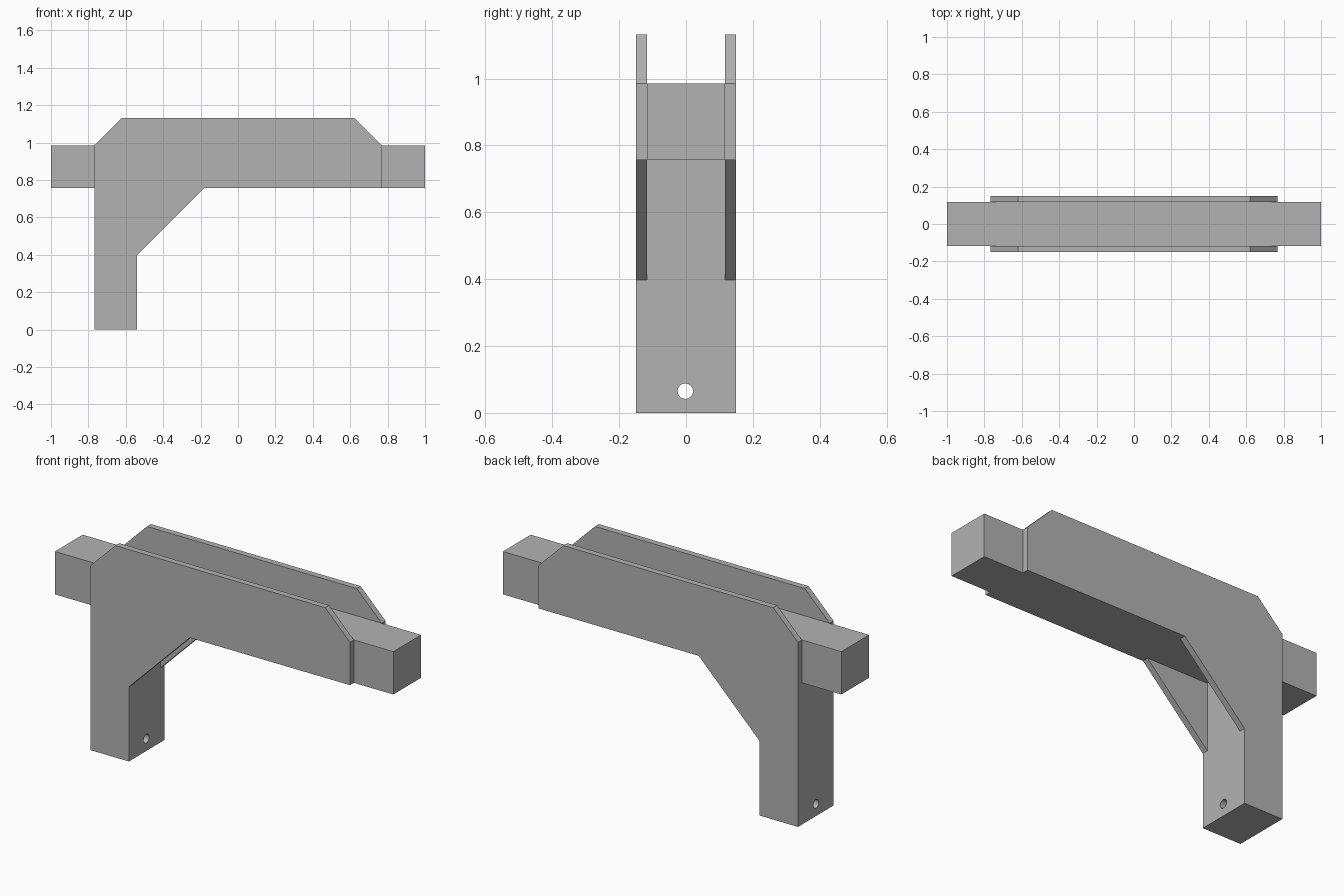
import bpy
import bmesh
import math
from mathutils import Vector

cube = bpy.data.objects.get("Cube")
if cube:
    bpy.data.objects.remove(cube, do_unlink=True)

# Single plain grey
grey = bpy.data.materials.new("plain_grey")
grey.use_nodes = True
colour = (0.45, 0.45, 0.45, 1)
grey.diffuse_color = colour
grey.node_tree.nodes["Principled BSDF"].inputs["Base Color"].default_value = colour

# Shared dimensions
INNER, OUTER = 0.117, 0.15
LEG_BACK, LEG_FRONT = -0.767, -0.54
BEAM_LOW, BEAM_TOP, PLATE_TOP = 0.757, 0.986, 1.132


def extrude_profile(name, points, y0, y1):
    """Extrude an x-z outline from y0 to y1."""
    bm = bmesh.new()
    face = bm.faces.new([bm.verts.new((x, y0, z)) for x, z in points])
    result = bmesh.ops.extrude_face_region(bm, geom=[face])
    moved = [v for v in result["geom"] if isinstance(v, bmesh.types.BMVert)]
    bmesh.ops.translate(bm, verts=moved, vec=Vector((0, y1 - y0, 0)))
    bmesh.ops.recalc_face_normals(bm, faces=bm.faces)
    mesh = bpy.data.meshes.new(name)
    bm.to_mesh(mesh)
    bm.free()
    mesh.materials.append(grey)
    obj = bpy.data.objects.new(name, mesh)
    bpy.context.collection.objects.link(obj)
    return obj


def rectangle(x0, x1, z0, z1):
    return [(x0, z0), (x1, z0), (x1, z1), (x0, z1)]


# Side plates with chamfered top corners and a diagonal brace
plate = [
    (LEG_BACK, 0), (LEG_FRONT, 0), (LEG_FRONT, 0.398), (-0.18, BEAM_LOW),
    (-LEG_BACK, BEAM_LOW), (-LEG_BACK, BEAM_TOP), (0.62, PLATE_TOP),
    (-0.62, PLATE_TOP), (LEG_BACK, BEAM_TOP),
]
extrude_profile("front_plate", plate, -OUTER, -INNER)
extrude_profile("back_plate", plate, INNER, OUTER)

# Square beam held between the plates
extrude_profile("cross_beam", rectangle(-1, 1, BEAM_LOW, BEAM_TOP), -INNER, INNER)

# Post core between the plates, under the beam
post = extrude_profile("post_core", rectangle(LEG_BACK, LEG_FRONT, 0, BEAM_LOW), -INNER, INNER)

# Bolt hole through the foot of the post
bpy.ops.mesh.primitive_cylinder_add(
    vertices=32, radius=0.023, depth=0.6,
    location=((LEG_BACK + LEG_FRONT) / 2, -0.002, 0.065),
    rotation=(0, math.pi / 2, 0))
cutter = bpy.context.object
cutter.name = "hole_cutter"
cutter.data.materials.append(grey)
cutter.hide_render = True
hole = post.modifiers.new("bolt_hole", "BOOLEAN")
hole.operation = "DIFFERENCE"
hole.solver = "EXACT"
hole.object = cutter
bpy.context.view_layer.objects.active = post
bpy.ops.object.modifier_apply(modifier=hole.name)
bpy.data.objects.remove(cutter, do_unlink=True)
